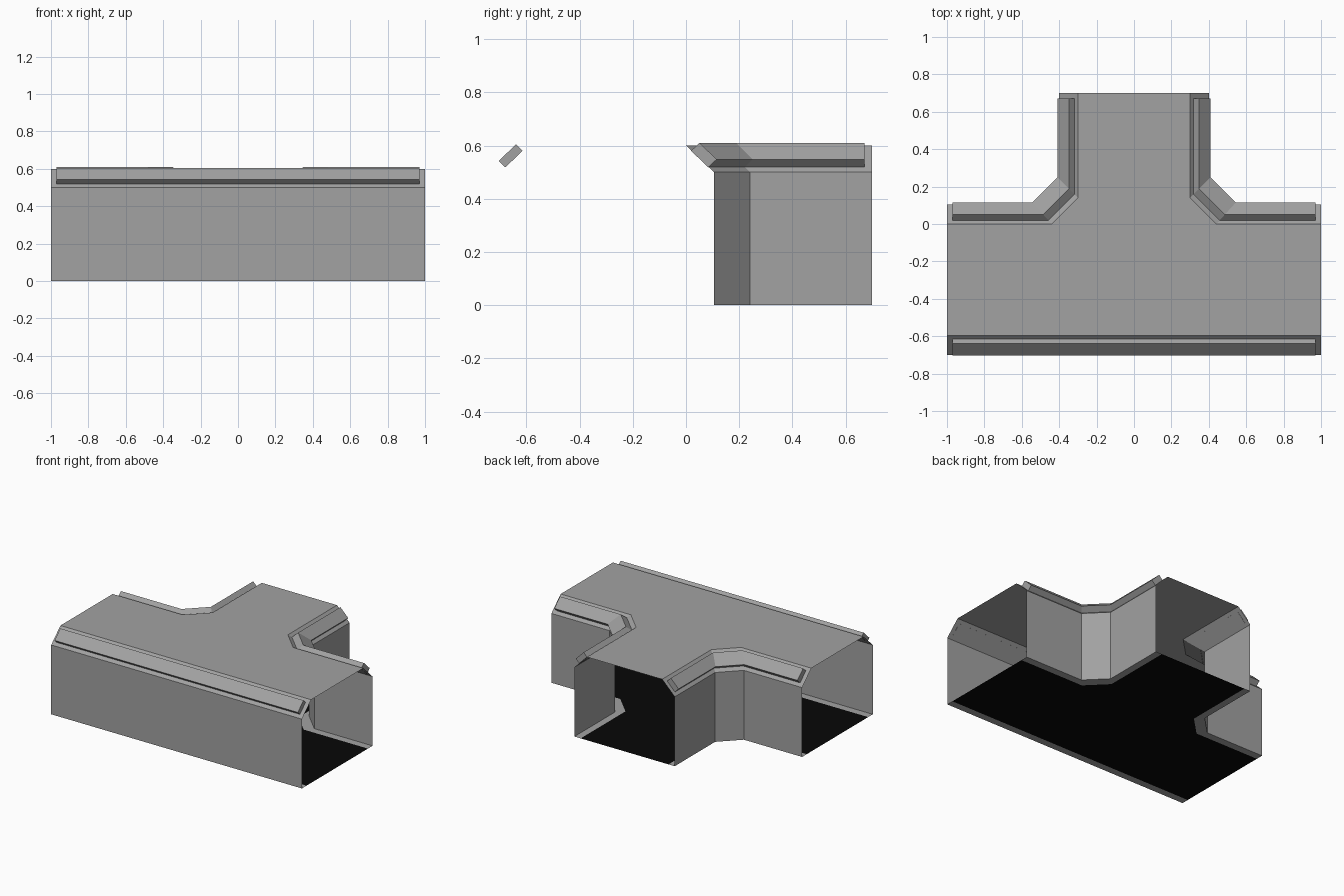
import bpy, bmesh

if "Cube" in bpy.data.objects:
    bpy.data.objects.remove(bpy.data.objects["Cube"])

# Plan rails: foot of the walls (outer) and edge of the roof (inner)
CORNER_OUT = [(1, .105), (.535, .105), (.4, .24), (.4, .7)]
CORNER_IN = [(1, 0), (.44, 0), (.3, .14), (.3, .7)]
FRONT_OUT = [(-1, -.7), (1, -.7)]
FRONT_IN = [(-1, -.595), (1, -.595)]
WALL_H, ROOF_H = .5, .6


def mirrored(rail):
    return [(-x, y) for x, y in reversed(rail)]


def blend(a, b, t):
    return [(p[0] + (q[0] - p[0]) * t, p[1] + (q[1] - p[1]) * t) for p, q in zip(a, b)]


def at(rail, z):
    return [(x, y, z) for x, y in rail]


# side name, outer rail, inner rail, bar thickness (share of eave width)
RAILS = [("front", FRONT_OUT, FRONT_IN, .23),
         ("right", CORNER_OUT, CORNER_IN, .29),
         ("left", mirrored(CORNER_OUT), mirrored(CORNER_IN), .29)]
ROOF = [p for _, _, inn, _ in RAILS for p in inn]
FLOOR = [p for _, out, inn, _ in RAILS for p in blend(out, inn, .5)]


def material(name, v):
    mat = bpy.data.materials.new(name)
    mat.diffuse_color = (v, v, v, 1)
    mat.use_nodes = True
    mat.node_tree.nodes["Principled BSDF"].inputs["Base Color"].default_value = mat.diffuse_color
    return mat


GREY = material("mid_grey", .36)
DARK = material("dark_floor", .0022)


def make_object(name, bm, mat):
    bmesh.ops.remove_doubles(bm, verts=bm.verts, dist=1e-5)
    bmesh.ops.recalc_face_normals(bm, faces=bm.faces)
    mesh = bpy.data.meshes.new(name)
    bm.to_mesh(mesh)
    bm.free()
    mesh.materials.append(mat)
    ob = bpy.data.objects.new(name, mesh)
    bpy.context.collection.objects.link(ob)
    return ob


def loft(bm, rows):
    """Bridge successive rows of points with quads."""
    rows = [[bm.verts.new(p) for p in row] for row in rows]
    for a, b in zip(rows, rows[1:]):
        for i in range(len(a) - 1):
            bm.faces.new((a[i], a[i + 1], b[i + 1], b[i]))
    return rows


# Open-ended shell: floor border, walls, sloped eaves and roof
bm = bmesh.new()
for _, out, inn, _ in RAILS:
    loft(bm, [at(blend(out, inn, .5), 0), at(out, 0), at(out, WALL_H), at(inn, ROOF_H)])
bm.faces.new([bm.verts.new(p) for p in at(ROOF, ROOF_H)])
make_object("corridor_shell", bm, GREY)

# Dark floor panel
bm = bmesh.new()
bm.faces.new([bm.verts.new(p) for p in at(FLOOR, 0)])
floor = make_object("floor_panel", bm, DARK)
for p in floor.data.polygons:
    if p.normal.z < 0:
        p.flip()


def trim(rail, d=.03):
    """Pull both ends of a rail inward; end segments are axis aligned."""
    def pull(p, q):
        return tuple(a + d * ((b > a + .001) - (b < a - .001)) for a, b in zip(p, q))
    return [pull(rail[0], rail[1])] + rail[1:-1] + [pull(rail[-1], rail[-2])]


# Raised bars on the eaves, seated slightly through the slope
for side, out, inn, thick in RAILS:
    out, inn = trim(out), trim(inn)

    def row(t, lift):
        return at(blend(out, inn, t - lift), WALL_H + (ROOF_H - WALL_H) * (t + lift))

    bm = bmesh.new()
    rows = loft(bm, [row(.19, -.01), row(.19, thick), row(.81, thick),
                     row(.81, -.01), row(.19, -.01)])
    for end in (0, -1):
        bm.faces.new([r[end] for r in rows[:4]])
    make_object(side + "_eave_bar", bm, GREY)
